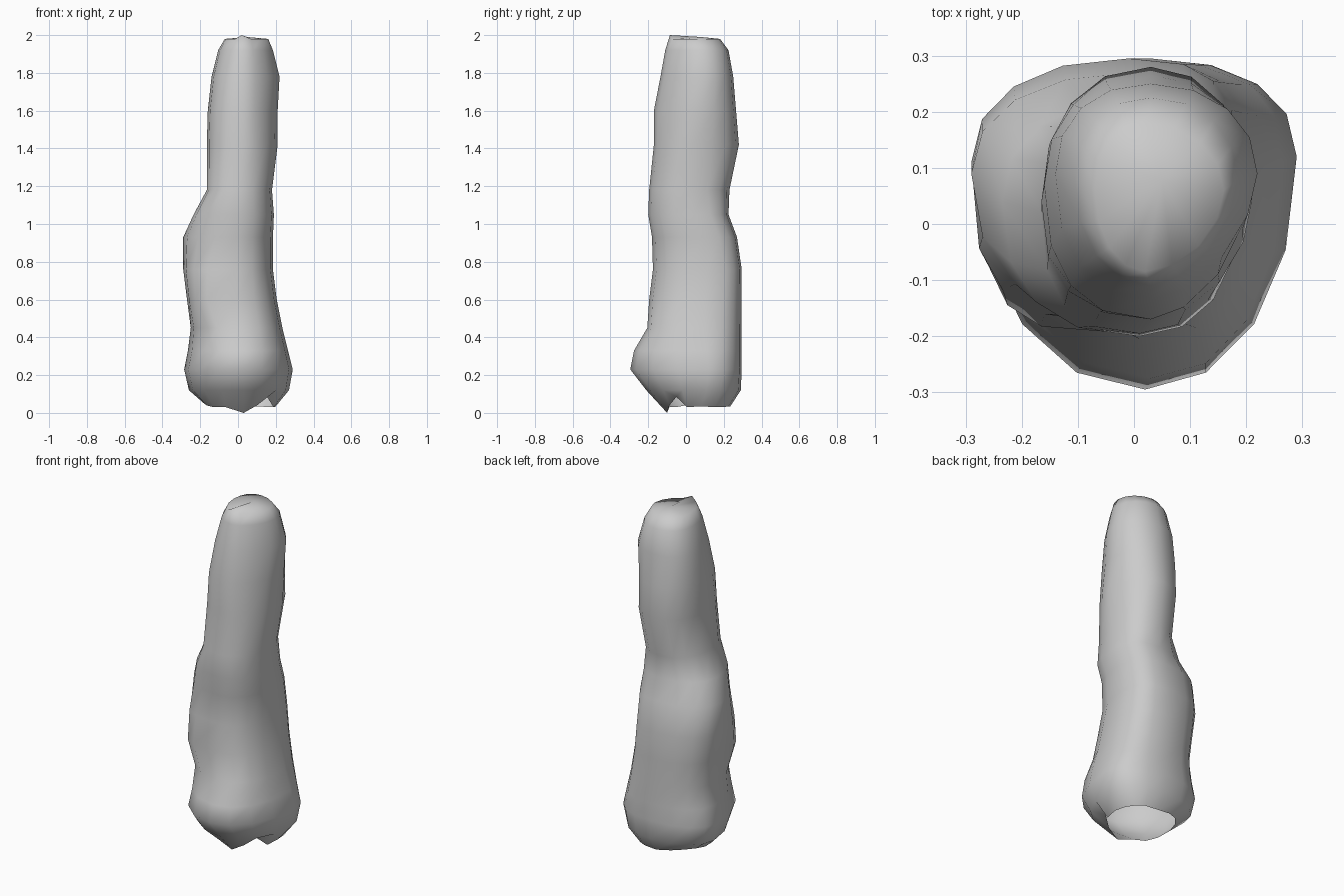
import bpy, bmesh, math

SIDES = 16

# Each section: z, x min, x max, y min, y max, centre x, centre y, and squareness
# of the back right, front left and front right quarters
sections = [
    (0.04, -0.18, 0.20, -0.10, 0.235, 0.03, 0.08, 2.5, 2.4, 2.2),
    (0.12, -0.26, 0.27, -0.21, 0.29, 0.03, 0.11, 2.2, 2.1, 2.1),
    (0.23, -0.285, 0.29, -0.295, 0.295, 0.02, 0.12, 2.3, 2.1, 2.1),
    (0.33, -0.265, 0.265, -0.275, 0.295, 0.03, 0.11, 2.4, 2.1, 2.2),
    (0.45, -0.25, 0.235, -0.205, 0.295, 0.01, 0.10, 2.6, 2.5, 2.4),
    (0.60, -0.27, 0.205, -0.195, 0.295, -0.01, 0.10, 2.8, 3.7, 2.4),
    (0.76, -0.29, 0.185, -0.175, 0.295, -0.01, 0.11, 2.8, 3.1, 2.3),
    (0.93, -0.29, 0.185, -0.18, 0.27, 0.00, 0.09, 2.6, 2.2, 2.2),
    (1.05, -0.235, 0.19, -0.20, 0.225, 0.01, 0.04, 2.6, 2.4, 2.2),
    (1.18, -0.165, 0.18, -0.195, 0.23, 0.01, 0.02, 2.4, 2.6, 2.1),
    (1.42, -0.165, 0.21, -0.17, 0.28, 0.03, 0.04, 2.1, 2.5, 1.8),
    (1.60, -0.16, 0.21, -0.17, 0.265, 0.03, 0.07, 2.1, 2.4, 1.7),
    (1.78, -0.14, 0.22, -0.135, 0.25, 0.03, 0.09, 2.1, 2.3, 1.7),
    (1.92, -0.105, 0.185, -0.11, 0.225, 0.03, 0.08, 2.1, 2.1, 1.7),
    (1.98, -0.07, 0.16, -0.085, 0.18, 0.02, 0.06, 2.0, 2.0, 1.8),
]

# Jagged heights along the open bottom rim
rim = [0.035, 0.03, 0.03, 0.035, 0.035, 0.05, 0.06, 0.06,
       0.05, 0.04, 0.03, 0.03, 0.0, 0.04, 0.085, 0.03]


def ring_point(i, sec):
    z, x0, x1, y0, y1, cx, cy, back_right, front_left, front_right = sec
    a = 2 * math.pi * i / SIDES
    c, s = math.cos(a), math.sin(a)
    rx = x1 - cx if c > 0 else cx - x0
    ry = y1 - cy if s > 0 else cy - y0
    if s > 0:
        p = back_right if c > 0 else 2.2
    else:
        p = front_right if c > 0 else front_left
    return (cx + rx * math.copysign(abs(c) ** (2 / p), c),
            cy + ry * math.copysign(abs(s) ** (2 / p), s), z)


bm = bmesh.new()
rings = [[bm.verts.new(ring_point(i, sec)) for i in range(SIDES)] for sec in sections]

# Lumpy side wall
for lo, hi in zip(rings, rings[1:]):
    for i in range(SIDES):
        j = (i + 1) % SIDES
        bm.faces.new((lo[i], lo[j], hi[j], hi[i]))

# Domed top with a small raised lip at the front
tip = bm.verts.new((0.05, 0.08, 1.99))
top = rings[-1]
for i in range(SIDES):
    bm.faces.new((top[i], top[(i + 1) % SIDES], tip))
top[12].co.z = 2.0

# Ragged lower edge
for v, z in zip(rings[0], rim):
    v.co.z = z

for f in bm.faces:
    f.smooth = True
mesh = bpy.data.meshes.new("lumpy_column")
bm.to_mesh(mesh)
bm.free()
column = bpy.data.objects.new("lumpy_column", mesh)
bpy.context.collection.objects.link(column)
